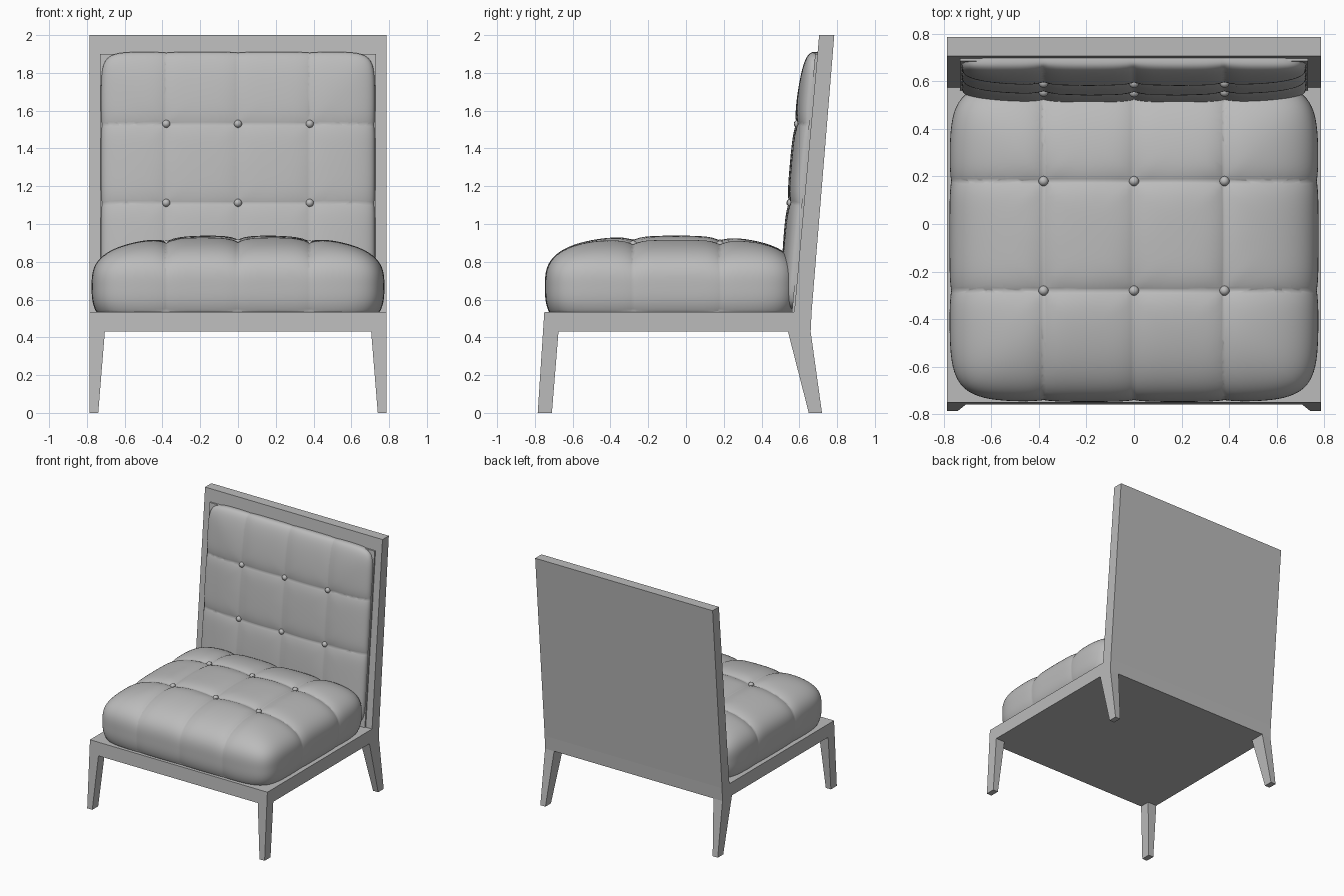
import bpy, bmesh, math
from mathutils import Matrix, Vector

if "Cube" in bpy.data.objects:
    bpy.data.objects.remove(bpy.data.objects["Cube"])

grey = bpy.data.materials.new("plain_grey")
grey.use_nodes = True
GREY = (0.5, 0.5, 0.5, 1)
grey.diffuse_color = GREY
grey.node_tree.nodes["Principled BSDF"].inputs["Base Color"].default_value = GREY


def finish(name, bm, matrix=Matrix(), smooth=False):
    bmesh.ops.recalc_face_normals(bm, faces=bm.faces)
    mesh = bpy.data.meshes.new(name)
    bm.to_mesh(mesh)
    bm.free()
    mesh.materials.append(grey)
    for p in mesh.polygons:
        p.use_smooth = smooth
    obj = bpy.data.objects.new(name, mesh)
    obj.matrix_world = matrix
    bpy.context.collection.objects.link(obj)
    return obj


def block(name, low, high, mirror=False):
    """Tapered block between two rectangles given as (x0, x1, y0, y1, z)."""
    bm = bmesh.new()
    rings = []
    for x0, x1, y0, y1, z in (low, high):
        corners = ((x0, y0), (x1, y0), (x1, y1), (x0, y1))
        rings.append([bm.verts.new((x, y, z)) for x, y in corners])
    a, b = rings
    bm.faces.new(a)
    bm.faces.new(b)
    for i in range(4):
        j = (i + 1) % 4
        bm.faces.new((a[i], a[j], b[j], b[i]))
    if mirror:
        geom = bm.verts[:] + bm.edges[:] + bm.faces[:]
        bmesh.ops.mirror(bm, geom=geom, axis='X', merge_dist=-1)
    return finish(name, bm)


def cushion(name, half, drop, floor, corner, dome, xs, ys, matrix, depth):
    """Domed pillow with seams at local xs and ys, and a button at each crossing."""
    bm = bmesh.new()
    bmesh.ops.create_cube(bm, size=2)
    bmesh.ops.subdivide_edges(bm, edges=bm.edges[:], cuts=47, use_grid_fill=True)
    for v in bm.verts:
        x, y, z = v.co
        plan = (abs(x) ** corner + abs(y) ** corner) ** (1 / corner)
        v.co /= (plan ** dome + abs(z) ** dome) ** (1 / dome)
        v.co.x *= half[0]
        v.co.y *= half[1]
        v.co.z = max(v.co.z * (half[2] if z > 0 else drop), floor)
    # Cut clean edge loops along and beside every seam
    for axis, seams in ((0, xs), (1, ys)):
        normal = Vector((1, 0, 0)) if axis == 0 else Vector((0, 1, 0))
        for s in seams:
            for off in (-0.012, 0, 0.012):
                bmesh.ops.bisect_plane(bm, geom=bm.verts[:] + bm.edges[:] + bm.faces[:],
                                       plane_co=normal * (s + off), plane_no=normal,
                                       dist=0.0005)
    bm.normal_update()
    # Pull seams and button points inward
    moves = []
    for v in bm.verts:
        dx = min(abs(v.co.x - s) for s in xs)
        dy = min(abs(v.co.y - s) for s in ys)
        up = max(v.normal.z, 0)
        seam = max(math.exp(-dx / 0.04), math.exp(-dy / 0.04))
        tuft = math.exp(-math.hypot(dx, dy) / 0.07) * up
        if v.co.z > floor + 0.001:
            moves.append((v, v.normal * (depth * (0.35 + 0.65 * up) * seam + depth * tuft)))
    for v, move in moves:
        v.co -= move
    finish(name, bm, matrix, smooth=True)

    # Buttons
    for bx in xs:
        for by in ys:
            plan = (abs(bx / half[0]) ** corner + abs(by / half[1]) ** corner) ** (1 / corner)
            top = half[2] * (1 - plan ** dome) ** (1 / dome) - 1.7 * depth
            bb = bmesh.new()
            bmesh.ops.create_uvsphere(bb, u_segments=16, v_segments=8, radius=0.021)
            finish(name + "_button", bb, matrix @ Matrix.Translation((bx, by, top)), smooth=True)


# Wooden frame
block("seat_frame", (-0.785, 0.785, -0.757, 0.66, 0.43), (-0.785, 0.785, -0.75, 0.665, 0.535))
block("front_legs", (0.74, 0.785, -0.785, -0.71, 0), (0.705, 0.785, -0.757, -0.675, 0.43), True)
block("back_legs", (0.74, 0.785, 0.65, 0.72, 0), (0.705, 0.785, 0.54, 0.66, 0.43), True)
block("back_frame", (-0.785, 0.785, 0.573, 0.665, 0.535), (-0.785, 0.785, 0.705, 0.785, 2))
block("back_board", (-0.73, 0.73, 0.561, 0.6, 0.535), (-0.73, 0.73, 0.684, 0.72, 1.9))

# Upholstery
cushion("seat_cushion", (0.775, 0.672, 0.27), 0.3, -0.14, 8, 3,
        (-0.38, 0, 0.38), (-0.205, 0.255),
        Matrix.Translation((0, -0.075, 0.67)), 0.022)

lean = math.atan(0.09)
back_z = 1.225
back_matrix = (Matrix.Translation((0, 0.573 + 0.09 * (back_z - 0.535), back_z))
               @ Matrix.Rotation(math.pi / 2 - lean, 4, 'X'))
cushion("back_cushion", (0.725, 0.688, 0.094), 0.094, -0.012, 14, 3.5,
        (-0.38, 0, 0.38), (-0.12, 0.3),
        back_matrix, 0.013)
